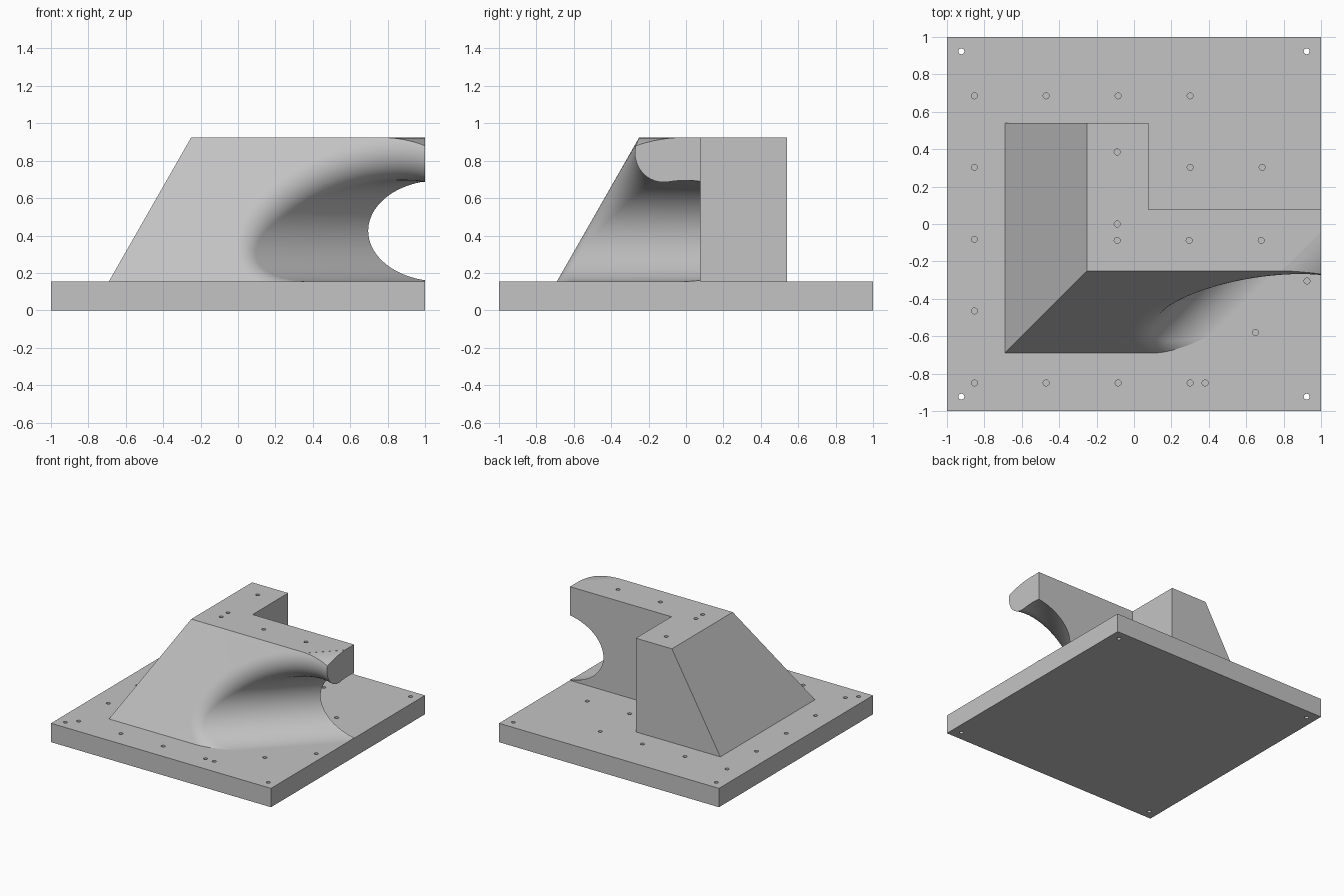
import bpy, bmesh, math
from mathutils import Vector

cube = bpy.data.objects.get("Cube")
if cube:
    bpy.data.objects.remove(cube, do_unlink=True)

FLOOR, TOP = 0.155, 0.925
LOW, HIGH = -0.69, -0.25          # foot and crest of the sloped sides
INNER, END = 0.078, 0.54

grey = bpy.data.materials.new("light_grey")
grey.use_nodes = True
colour = (0.55, 0.55, 0.55, 1)
grey.diffuse_color = colour
grey.node_tree.nodes["Principled BSDF"].inputs["Base Color"].default_value = colour


def loft(name, rings):
    """Skin equal-sized closed rings and cap both ends."""
    bm = bmesh.new()
    loops = [[bm.verts.new(p) for p in ring] for ring in rings]
    n = len(loops[0])
    for a, b in zip(loops, loops[1:]):
        for i in range(n):
            j = (i + 1) % n
            bm.faces.new((a[i], a[j], b[j], b[i]))
    bm.faces.new(loops[0])
    bm.faces.new(loops[-1])
    bmesh.ops.recalc_face_normals(bm, faces=bm.faces)
    mesh = bpy.data.meshes.new(name)
    bm.to_mesh(mesh)
    bm.free()
    mesh.materials.append(grey)
    obj = bpy.data.objects.new(name, mesh)
    bpy.context.collection.objects.link(obj)
    return obj


def cut(target, cutter):
    cutter.hide_render = True
    bpy.context.view_layer.objects.active = target
    mod = target.modifiers.new("cut", "BOOLEAN")
    mod.operation = "DIFFERENCE"
    mod.solver = "EXACT"
    mod.object = cutter
    bpy.ops.object.modifier_apply(modifier=mod.name)
    bpy.data.objects.remove(cutter, do_unlink=True)


def drill(target, x, y, bottom, top, radius=0.016):
    circle = [(math.cos(k * math.tau / 16) * radius + x,
               math.sin(k * math.tau / 16) * radius + y) for k in range(16)]
    cut(target, loft("drill", [[(u, v, z) for u, v in circle] for z in (bottom, top)]))


# Square base plate
base = loft("base_plate", [[(-1, -1, z), (1, -1, z), (1, 1, z), (-1, 1, z)]
                           for z in (0, FLOOR)])

# L-shaped block with two sloped outer sides
block = loft("sloped_block", [
    [(e, e, z), (1, e, z), (1, INNER, z), (INNER, INNER, z), (INNER, END, z), (e, END, z)]
    for e, z in ((LOW, FLOOR), (HIGH, TOP))])

# Diagonal round port whose mouth is rounded into the front slope
R, r = 0.27, 0.157
axis_point = Vector((1, 0, FLOOR + R))
axis = Vector((1, 1, 0)).normalized()
side = Vector((-1, 1, 0)).normalized()
slope = Vector((0, LOW - HIGH, 0)) + Vector((0, 0, 0))
normal = Vector((0, -(TOP - FLOOR), HIGH - LOW)).normalized()
foot = Vector((0, LOW, FLOOR))
SEG, ARC = 128, 14
profiles = []
for k in range(SEG):
    a = math.tau * k / SEG
    radial = side * math.cos(a) + Vector((0, 0, math.sin(a)))
    spoke = axis_point + radial * (R + r)
    # slide along the axis until the ball touches the slope
    t = (-r - (spoke - foot).dot(normal)) / axis.dot(normal)
    centre = spoke + axis * t
    profile = [centre + normal * (r + 0.4)]
    profile += [centre + normal.slerp(-radial, i / ARC) * r for i in range(ARC + 1)]
    profile.append(axis_point + radial * R + axis * 0.9)
    profiles.append(profile)
cut(block, loft("port_cutter", list(zip(*profiles))))


def diagonal_prism(name, outline):
    """Extrude (sideways, height) points along the port axis."""
    return loft(name, [[axis_point - side * s + axis * t + Vector((0, 0, z - axis_point.z))
                        for s, z in outline] for t in (-2, 2)])


# Clear the floor beside the port
cut(block, diagonal_prism("floor_cutter", [(0, 0), (1, 0), (1, 0.43), (0, 0.43)]))

# Round the top of the lip away from the crest
RO = 0.42
curve = [(RO * math.sin(a), TOP - RO + RO * math.cos(a))
         for a in (math.radians(4 + 4 * i) for i in range(20))]
cut(block, diagonal_prism("crest_cutter", curve + [(1, 0.6), (1, 1.3), (0.02, 1.3)]))

# Through holes at the plate corners
for x in (-0.923, 0.923):
    for y in (-0.923, 0.923):
        drill(base, x, y, -0.1, 0.3)

# Blind holes in the plate and in the top of the block
plate_holes = [(-0.853, y) for y in (0.685, 0.303, -0.082, -0.465, -0.85)]
plate_holes += [(x, 0.685) for x in (-0.47, -0.085, 0.3)]
plate_holes += [(x, -0.85) for x in (-0.47, -0.085, 0.3, 0.38)]
plate_holes += [(0.3, 0.303), (0.685, 0.303), (0.65, -0.58), (0.925, -0.305)]
for x, y in plate_holes:
    drill(base, x, y, 0.07, 0.3)
for x, y in [(-0.09, 0.385), (-0.09, 0), (-0.09, -0.088), (0.295, -0.088), (0.68, -0.088)]:
    drill(block, x, y, 0.84, 1.1)

# Smooth curved surfaces, keep edges sharp
for obj in (base, block):
    bpy.ops.object.select_all(action="DESELECT")
    obj.select_set(True)
    bpy.context.view_layer.objects.active = obj
    bpy.ops.object.shade_smooth_by_angle(angle=math.radians(25))
